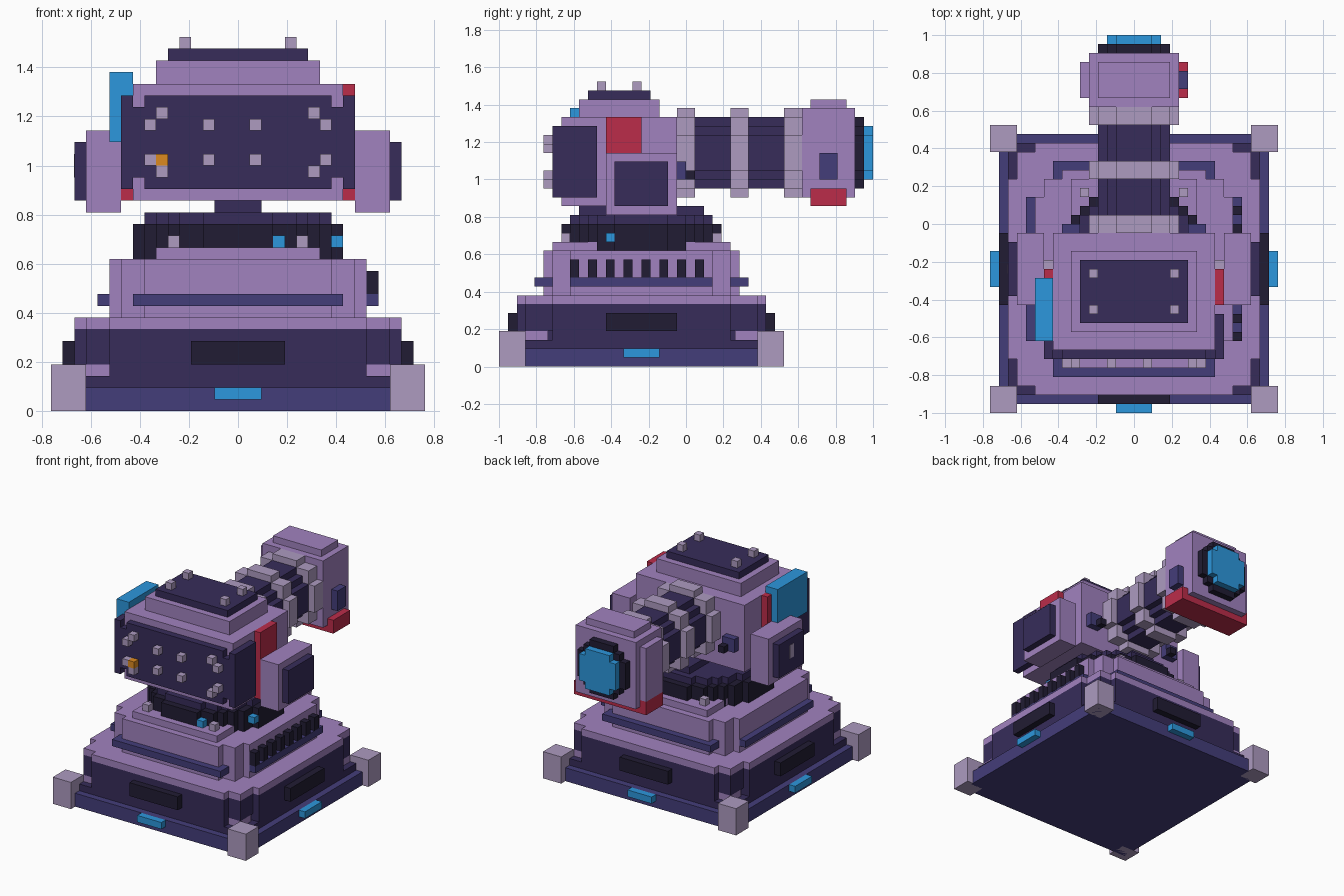
import bpy, bmesh

if "Cube" in bpy.data.objects:
    bpy.data.objects.remove(bpy.data.objects["Cube"])

U = 1 / 21          # one block
CY = -5             # centre of the base in blocks


def linear(c):
    return c / 12.92 if c <= 0.04045 else ((c + 0.055) / 1.055) ** 2.4


def material(name, hexa):
    m = bpy.data.materials.new(name)
    rgb = [linear(int(hexa[i:i + 2], 16) / 255) for i in (0, 2, 4)]
    m.diffuse_color = (*rgb, 1)
    m.use_nodes = True
    m.node_tree.nodes["Principled BSDF"].inputs["Base Color"].default_value = m.diffuse_color
    return m


LILAC = material("lilac", "a182bf")
DARK = material("dark_purple", "372c5a")
BLACK = material("near_black", "211c33")
INDIGO = material("indigo", "443d7a")
GREY = material("grey_lilac", "ad9bc0")
BLUE = material("blue", "2c97dd")
RED = material("red", "bb2c4a")
ORANGE = material("orange", "dc8a20")


def finish(name, bm, mat):
    bmesh.ops.recalc_face_normals(bm, faces=bm.faces)
    bmesh.ops.scale(bm, vec=(U, U, U), verts=bm.verts)
    me = bpy.data.meshes.new(name)
    bm.to_mesh(me)
    bm.free()
    me.materials.append(mat)
    bpy.context.collection.objects.link(bpy.data.objects.new(name, me))


def boxes(name, mat, *items):
    """Each item is (x0, x1, y0, y1, z0, z1) in blocks."""
    bm = bmesh.new()
    for b in items:
        vs = bmesh.ops.create_cube(bm, size=1)["verts"]
        for v in vs:
            v.co = [(b[2 * i] + b[2 * i + 1]) / 2 + v.co[i] * (b[2 * i + 1] - b[2 * i])
                    for i in range(3)]
    finish(name, bm, mat)


def both(x0, x1, *rest):
    """A box and its mirror image across x = 0."""
    return [(x0, x1, *rest), (-x1, -x0, *rest)]


def disc(r):
    """Stepped quarter outline of a blocky circle: (half width, half depth)."""
    steps = []
    for row in range(r):
        w = max(c + 1 for c in range(r) if (c + .5) ** 2 + (row + .5) ** 2 <= r * r)
        if steps and steps[-1][0] == w:
            steps[-1] = (w, row + 1)
        else:
            steps.append((w, row + 1))
    return steps


def slab(name, mat, steps, lo, hi, along_y=False):
    """Extrude a stepped symmetric outline, upright or along the barrel."""
    quarter = []
    for i, (w, d) in enumerate(steps):
        if i:
            quarter.append((w, steps[i - 1][1]))
        quarter.append((w, d))
    half = quarter + [(-x, y) for x, y in reversed(quarter)]
    outline = half + [(x, -y) for x, y in reversed(half)][:len(half)]
    bm = bmesh.new()
    if along_y:
        place = lambda x, y, t: (x, t, y + 24)
    else:
        place = lambda x, y, t: (x, y + CY, t)
    rings = [[bm.verts.new(place(x, y, t)) for x, y in outline] for t in (lo, hi)]
    n = len(outline)
    for ring in rings:
        bm.faces.new(ring)
    for i in range(n):
        j = (i + 1) % n
        bm.faces.new((rings[0][i], rings[0][j], rings[1][j], rings[1][i]))
    finish(name, bm, mat)


# Base plate, feet and lower hull
slab("base_plate", INDIGO, [(15, 15)], 0, 2)
boxes("feet", GREY, *both(13, 16, -21, -18, 0, 4), *both(13, 16, 8, 11, 0, 4))
slab("hull_skirt", DARK, [(14, 13), (13, 14)], 2, 3)
slab("hull_lower", DARK, [(14, 10), (11, 14)], 3, 4)
boxes("foot_brackets", LILAC, *both(10.5, 13, -18, -15.5, 3, 4),
      *both(10.5, 13, 5.5, 8, 3, 4))
hull = [(14, 10), (13, 13), (11, 14)]
slab("hull", DARK, hull, 4, 7)
slab("hull_top", LILAC, hull, 7, 8)
boxes("hull_panels", BLACK, (-4, 4, -20, -19, 4, 6), (-4, 4, 9, 10, 4, 6),
      *both(14, 15, -9, -1, 4, 6))
boxes("hull_lights", BLUE, (-2, 2, -21, -20, 1, 2), (-2, 2, 10, 11, 1, 2),
      *both(15, 16, -7, -3, 1, 2))

# Upper base with ledge and vents on the right side
slab("upper_base", LILAC, [(11, 8), (10, 10), (8, 11)], 8, 13)
slab("ledge", INDIGO, [(12, 8), (9, 12)], 9, 10)
boxes("vents", BLACK, *[(11, 12, y, y + 1, 10, 12) for y in range(-13, 2, 2)])
slab("upper_base_cap", LILAC, [(7, 10)], 13, 14)

# Turntable
slab("turntable", BLACK, disc(9), 13, 17 - 1)
slab("turntable_top", DARK, disc(8), 16, 17)
boxes("turntable_bolts", GREY, *both(5, 6, -14, -13, 14, 15), *both(5, 6, 3, 4, 14, 15))
boxes("turntable_lights", BLUE, (3, 4, -14, -12.9, 14, 15), (8, 9, -9, -8, 14, 15))
boxes("neck", DARK, (-2, 2, -12, 2, 17, 18))

# Head
boxes("head", LILAC, (-9, 9, -14, -1, 18, 28))
boxes("head_cap", LILAC, (-7, 7, -12, -3, 28, 30))
boxes("head_cap_plate", DARK, (-6, 6, -11, -4, 30, 31))
boxes("head_cap_bolts", GREY, *both(4, 5, -10, -9, 31, 32), *both(4, 5, -6, -5, 31, 32))
boxes("head_side_panels", DARK, *both(9, 10, -15, -10, 19, 27))
boxes("head_red_bands", RED, *both(9, 10, -9, -5, 18, 28))
boxes("head_fin", BLUE, (-11, -9, -13, -6, 23, 29))

# Face plate with bolts
boxes("face_plate", DARK, (-8, 8, -15, -14, 19, 27), *both(8, 9, -15, -14, 20, 26))
bolts = []
for x, z in ((-8, 24), (-7, 25), (-3, 24), (1, 24), (6, 25), (7, 24),
             (-8, 21), (-7, 20), (-3, 21), (1, 21), (6, 20), (7, 21)):
    bolts.append((x, x + 1, -16, -15, z, z + 1))
boxes("face_bolts", GREY, *bolts)
boxes("face_lamp", ORANGE, (-7, -6, -16, -15, 21, 22))

# Side pods
boxes("pod_axles", GREY, *both(9, 10, -5, -4, 20, 22))
boxes("pods", LILAC, *both(10, 13, -9, -1, 17, 24))
boxes("pod_plates", DARK, *both(13, 14, -8, -2, 18, 23))
boxes("pod_handle", GREY, (-14.05, -14, -5.5, -4.5, 20, 22))

# Rear sockets beside the barrel
boxes("rear_sockets", INDIGO, *both(6, 8, -1, 0, 21, 23))
boxes("rear_plugs", BLACK, *both(6, 7, 0, 1, 21, 22))

# Barrel with rings
slab("barrel", DARK, disc(4), -1, 13, True)
for i, y in enumerate((-1, 5, 11)):
    slab(f"barrel_ring_{i + 1}", GREY, disc(5), y, y + 2, True)

# Muzzle block
boxes("muzzle", LILAC, (-5, 5, 13, 19, 19, 29))
boxes("muzzle_top", LILAC, (-4, 4, 14, 18, 29, 30))
boxes("muzzle_side_plate", LILAC, (-6, -5, 14, 18, 20, 28))
boxes("muzzle_side_panel", INDIGO, (5, 6, 15, 17, 21, 24))
boxes("muzzle_underside", RED, (-5, 5, 14, 18, 18, 19), *both(5, 6, 14, 18, 18, 20))
slab("muzzle_rim", BLACK, disc(4), 19, 20, True)
slab("muzzle_lens", BLUE, disc(3), 20, 21, True)
